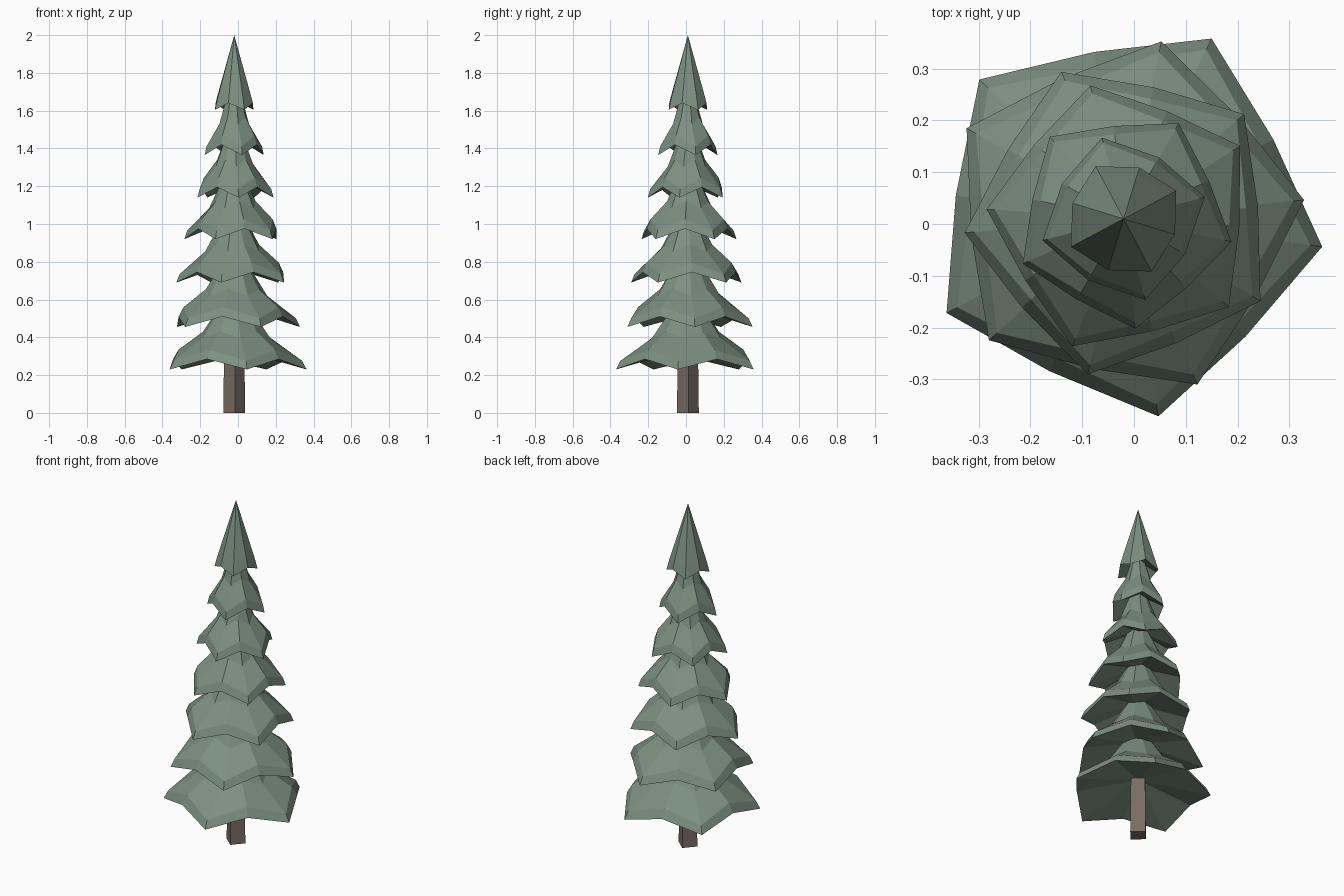
import bpy, bmesh
from math import cos, sin, pi, radians

if "Cube" in bpy.data.objects:
    bpy.data.objects.remove(bpy.data.objects["Cube"])

AXIS_X, AXIS_Y = -0.02, 0.01


def material(name, rgb):
    mat = bpy.data.materials.new(name)
    mat.use_nodes = True
    mat.diffuse_color = (*rgb, 1)
    mat.node_tree.nodes["Principled BSDF"].inputs["Base Color"].default_value = (*rgb, 1)
    return mat


needle_green = material("needle green", (0.205, 0.28, 0.22))
bark_brown = material("bark brown", (0.2, 0.15, 0.13))


def finish(bm, name, mat):
    bmesh.ops.recalc_face_normals(bm, faces=bm.faces)
    mesh = bpy.data.meshes.new(name)
    bm.to_mesh(mesh)
    bm.free()
    mesh.materials.append(mat)
    obj = bpy.data.objects.new(name, mesh)
    obj.location = (AXIS_X, AXIS_Y, 0)
    bpy.context.collection.objects.link(obj)
    return obj


def star_tier(name, base_z, radius, corners, turn, rings, hollow, peak):
    """Drooping star skirt; each ring holds corner and mid (radius share, height)."""
    bm = bmesh.new()
    count = corners * 2
    loops = []
    for corner, mid in rings:
        loop = []
        for i in range(count):
            share, height = mid if i % 2 else corner
            a = radians(turn) + i * pi / corners
            r = radius * share
            loop.append(bm.verts.new((r * cos(a), r * sin(a), base_z + height)))
        loops.append(loop)
    below = bm.verts.new((0, 0, base_z + hollow))
    apex = bm.verts.new((0, 0, base_z + peak))
    for i in range(count):
        j = (i + 1) % count
        for low, high in zip(loops, loops[1:]):
            bm.faces.new((low[i], low[j], high[j], high[i]))
        bm.faces.new((below, loops[0][j], loops[0][i]))
        bm.faces.new((apex, loops[-1][i], loops[-1][j]))
    finish(bm, name, needle_green)


# Branch tiers: rim, rim shoulder, and slope break
skirt = [((1, 0), (0.845, 0.055)),
         ((0.94, 0.045), (0.77, 0.105)),
         ((0.5, 0.165), (0.43, 0.2))]
tiers = [(0.23, 0.387, 5, -8), (0.455, 0.35, 5, 6), (0.69, 0.308, 5, 41),
         (0.92, 0.265, 5, 32), (1.14, 0.213, 5, -12), (1.365, 0.162, 4, 15)]
for n, (z, radius, corners, turn) in enumerate(tiers, 1):
    star_tier(f"branch_tier_{n}", z, radius, corners, turn, skirt, 0.11, 0.45)

# Pointed crown
crown = [((1, 0), (0.9, 0.035)), ((0.87, 0.06), (0.78, 0.085))]
star_tier("crown_tier", 1.605, 0.115, 4, 28, crown, 0.08, 0.395)

# Square trunk standing corner-forward
bm = bmesh.new()
bmesh.ops.create_cone(bm, cap_ends=True, segments=4, radius1=0.058, radius2=0.045, depth=1)
bmesh.ops.translate(bm, verts=bm.verts, vec=(0, 0, 0.5))
trunk = finish(bm, "trunk", bark_brown)
trunk.rotation_euler.z = radians(4)
